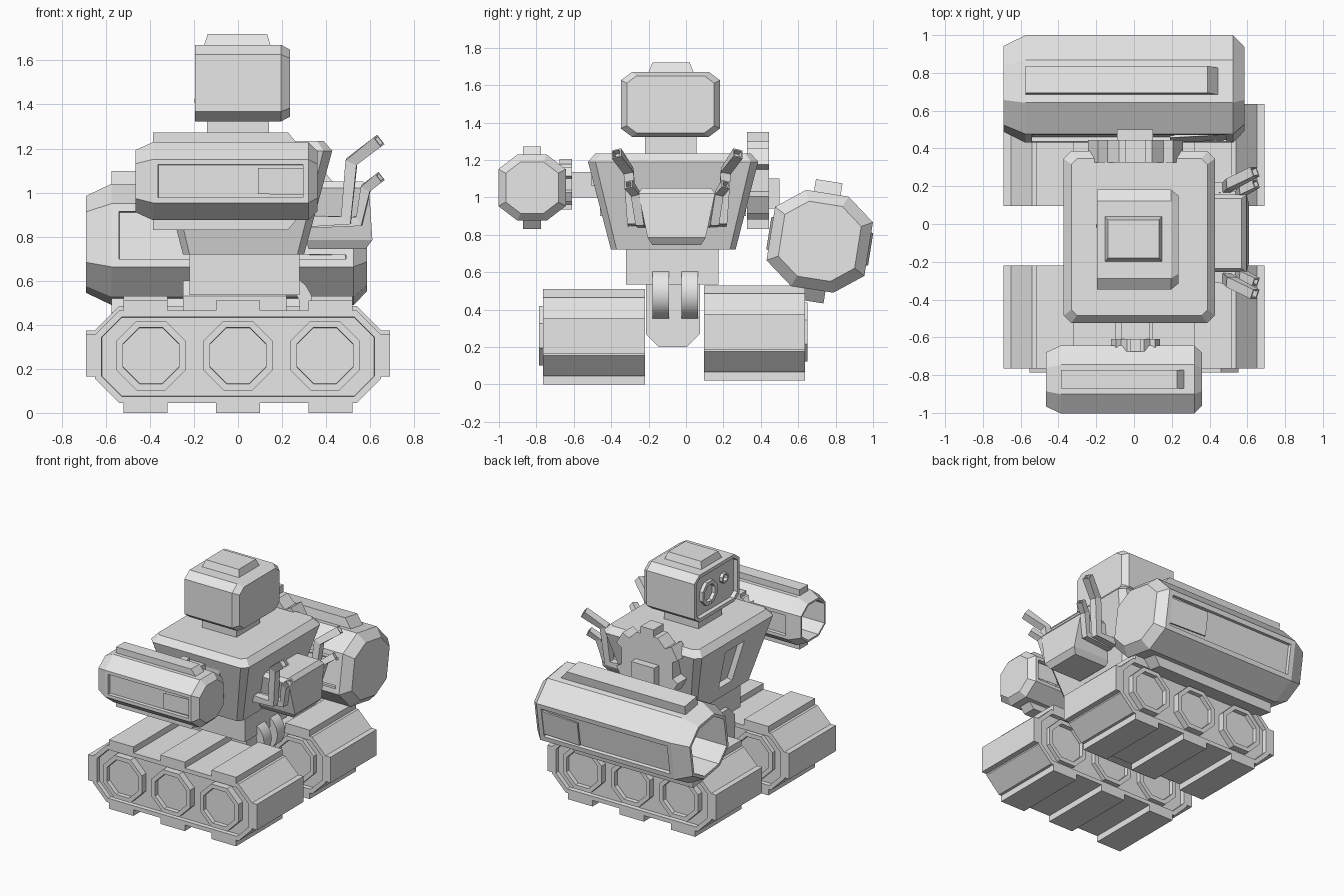
import bpy, bmesh, math
from mathutils import Matrix, Vector

cube = bpy.data.objects.get("Cube")
if cube:
    bpy.data.objects.remove(cube, do_unlink=True)

GREY = bpy.data.materials.new("plain grey")
GREY.use_nodes = True
GREY.diffuse_color = (0.8, 0.8, 0.8, 1)
GREY.node_tree.nodes["Principled BSDF"].inputs["Base Color"].default_value = (0.8, 0.8, 0.8, 1)


def section(w, h, cw=0.0, ch=0.0):
    """Rectangle of half sizes w, h with cut corners."""
    if cw == 0:
        return [(-w, -h), (w, -h), (w, h), (-w, h)]
    return [(-w + cw, -h), (w - cw, -h), (w, -h + ch), (w, h - ch),
            (w - cw, h), (-w + cw, h), (-w, h - ch), (-w, -h + ch)]


def place(axis, t, uv, cu=0.0, cv=0.0, k=1.0):
    """Put a 2D section in space at position t on an axis."""
    pts = []
    for u, v in uv:
        u, v = cu + u * k, cv + v * k
        pts.append({"x": (t, u, v), "y": (u, t, v), "z": (u, v, t)}[axis])
    return pts


def loft(rings):
    bm = bmesh.new()
    loops = [[bm.verts.new(p) for p in ring] for ring in rings]
    n = len(loops[0])
    for a, b in zip(loops, loops[1:]):
        for i in range(n):
            bm.faces.new((a[i], a[(i + 1) % n], b[(i + 1) % n], b[i]))
    bm.faces.new(loops[0])
    bm.faces.new(loops[-1])
    bmesh.ops.recalc_face_normals(bm, faces=bm.faces[:])
    bm.normal_update()
    return bm


def facing(bm, direction, limit=0.98):
    d = Vector(direction)
    return [f for f in bm.faces if f.normal.dot(d) > limit]


def recess(bm, faces, rim, depth):
    bmesh.ops.inset_individual(bm, faces=faces, thickness=rim, use_even_offset=True)
    bmesh.ops.inset_individual(bm, faces=faces, thickness=0.002, depth=-depth)


def finish(name, bm, matrix=None):
    mesh = bpy.data.meshes.new(name)
    if matrix:
        bm.transform(matrix)
    bm.to_mesh(mesh)
    bm.free()
    mesh.materials.append(GREY)
    obj = bpy.data.objects.new(name, mesh)
    bpy.context.collection.objects.link(obj)
    return obj


def box(name, x, y, z, matrix=None):
    ring = section((x[1] - x[0]) / 2, (y[1] - y[0]) / 2)
    cx, cy = sum(x) / 2, sum(y) / 2
    return finish(name, loft([place("z", t, ring, cx, cy) for t in z]), matrix)


def track(side, y0, y1, lift, outer):
    """Tread body with pads and three wheels."""
    body = section(0.65, 0.21, 0.11, 0.11)
    bm = loft([place("y", y, body, 0, 0.255 + lift) for y in (y0, y1)])
    recess(bm, facing(bm, (0, 1, 0)) + facing(bm, (0, -1, 0)), 0.03, 0.03)
    finish(side + "_track", bm)
    for x in (-0.42, 0, 0.42):
        for z in (0, 0.455):
            box(side + "_track_pad", (x - 0.1, x + 0.1), (y0, y1), (z + lift, z + lift + 0.055))
    for s in (-1, 1):
        box(side + "_track_end_pad", sorted((s * 0.64, s * 0.69)), (y0, y1), (0.165 + lift, 0.355 + lift))
    r = 0.158
    wheel = section(r, r, r * 0.586, r * 0.586)
    ends = (y0 - 0.02, y1) if outer < 0 else (y0, y1 + 0.015)
    for x in (-0.395, 0, 0.395):
        bm = loft([place("y", y, wheel, x, 0.26 + lift) for y in ends])
        recess(bm, facing(bm, (0, 1, 0)) + facing(bm, (0, -1, 0)), 0.03, 0.03)
        finish(side + "_wheel", bm)


track("front", -0.765, -0.22, 0.0, -1)
track("rear", 0.095, 0.635, 0.02, 1)

# Chassis between the tracks
keel = section(0.145, 0.2, 0.07, 0.07)
finish("chassis", loft([place("x", x, keel, -0.07, 0.4) for x in (-0.25, 0.22)]))

# Waist and its curved hoses
box("waist", (-0.22, 0.28), (-0.32, 0.175), (0.535, 0.75))
for y in (-0.135, 0.02):
    rings = []
    for i in range(9):
        a = math.radians(80 - i * 20)
        c, s = math.cos(a), math.sin(a)
        rings.append([(0.2 + r * c, y + w, 0.49 + r * s)
                      for r, w in ((0.08, -0.045), (0.14, -0.045), (0.14, 0.045), (0.08, 0.045))])
    hose = finish("waist_hose", loft(rings))
    bpy.ops.object.select_all(action="DESELECT")
    hose.select_set(True)
    bpy.context.view_layer.objects.active = hose
    bpy.ops.object.shade_smooth_by_angle(angle=math.radians(35))

# Tapered torso with a slot in the chest
bm = loft([place("z", 0.72, section(0.275, 0.333, 0.03, 0.03), 0.025, -0.068),
           place("z", 1.19, section(0.4, 0.455, 0.04, 0.04), 0.028, -0.069),
           place("z", 1.235, section(0.36, 0.415, 0.03, 0.03), 0.028, -0.069)])
chest = [f for f in facing(bm, (-1, 0, 0), 0.9) if f.calc_area() > 0.1]
bmesh.ops.inset_individual(bm, faces=chest, thickness=0.09)
for v in chest[0].verts:
    v.co.y = -0.07 + (v.co.y + 0.07) * 0.4
recess(bm, chest, 0.025, 0.04)
finish("torso", bm)
# Ribs on the torso sides
for s in (-1, 1):
    for z, y in ((1.06, 0.42), (0.9, 0.375)):
        box("torso_rib", (-0.15, 0.2), sorted((-0.069 + s * (y - 0.1), -0.069 + s * (y + 0.015))), (z, z + 0.09))

# Neck, head and cap
box("neck", (-0.14, 0.14), (-0.22, 0.055), (1.22, 1.34))
skull = section(0.265, 0.174, 0.06, 0.045)
bm = loft([place("x", x, skull, -0.083, 1.497, k) for x, k in ((-0.195, 1), (0.195, 1), (0.235, 0.88))])
recess(bm, facing(bm, (-1, 0, 0)), 0.025, 0.03)
finish("head", bm)
finish("head_cap", loft([place("z", 1.665, section(0.152, 0.122), -0.003, -0.08),
                         place("z", 1.72, section(0.135, 0.1), -0.003, -0.08)]))
# Eyes
for name, y, z, r in (("large_eye", -0.01, 1.49, 0.085), ("small_eye", -0.19, 1.53, 0.035)):
    ring = section(r, r, r * 0.586, r * 0.586)
    bm = loft([place("x", x, ring, y, z) for x in (-0.14, -0.19)])
    recess(bm, facing(bm, (-1, 0, 0)), r * 0.3, 0.03)
    if r > 0.05:
        recess(bm, [min(facing(bm, (-1, 0, 0)), key=lambda f: f.calc_area())], r * 0.25, 0.01)
    finish(name, bm)


def barrel(side, x0, x1, s, centre, tilt):
    """Arm pod with an open muzzle, side windows and top and bottom rails."""
    m = Matrix.Translation(centre) @ Matrix.Rotation(math.radians(tilt), 4, "X")
    sec = section(0.265 * s, 0.26 * s, 0.15 * s, 0.115 * s)
    a, b = x0 + 0.115 * s, x1 - 0.06 * s
    bm = loft([place("x", x, sec, k=k) for x, k in ((x0, 0.8), (a, 1), (b, 1), (x1, 0.78))])
    recess(bm, [f for d in (1, -1) for f in facing(bm, (0, d, 0), 0.995)], 0.035 * s, 0.025)
    recess(bm, facing(bm, (-1, 0, 0)), 0.02 * s, 0.3 * s)
    finish(side + "_arm_pod", bm, m)
    for d in (-1, 1):
        z, t = d * 0.24 * s, d * 0.325 * s
        rail = []
        for y in (-0.072 * s, 0.072 * s):
            rail.append([(a, y, z), (b - 0.065 * s, y, z), (b - 0.135 * s, y, t), (a, y, t)])
        finish(side + "_arm_rail", loft(rail), m)


barrel("rear", -0.69, 0.585, 1.0, (0, 0.715, 0.765), -9)
barrel("front", -0.465, 0.36, 0.68, (0, -0.823, 1.052), 0)


def gear(name, y0, y1, z, r):
    """Octagonal shoulder hub with six teeth."""
    c = r * 0.8
    hub = section(c, c, c * 0.586, c * 0.586)
    finish(name, loft([place("y", y, hub, 0.008, z) for y in (y0, y1)]))
    for i in range(6):
        m = Matrix.Translation((0.008, 0, z)) @ Matrix.Rotation(i * math.pi / 3, 4, "Y")
        box(name + "_tooth", (-0.2 * r, 0.2 * r), (y0, y1), (0.6 * r, r), m)


gear("rear_shoulder_gear", 0.325, 0.445, 1.09, 0.26)
gear("front_shoulder_gear", -0.675, -0.61, 1.07, 0.135)
box("front_shoulder_link", (-0.07, 0.085), (-0.65, -0.42), (1.0, 1.135))
box("rear_shoulder_link", (-0.09, 0.1), (0.25, 0.5), (0.94, 1.1))

# Backpack, narrower towards the bottom
finish("backpack", loft([place("z", 0.745, section(0.13, 0.13), 0.45, -0.05),
                         place("z", 0.785, section(0.15, 0.155), 0.46, -0.05),
                         place("z", 1.02, section(0.135, 0.205), 0.46, -0.05),
                         place("z", 1.05, section(0.11, 0.185), 0.46, -0.05)]))


def pipe(name, path, side, r):
    """Square bent exhaust, mirrored by side."""
    pts = [Vector((x, -0.047 + side * y, z)) for x, y, z in path]
    rings = []
    for i, p in enumerate(pts):
        d = (pts[min(i + 1, len(pts) - 1)] - pts[max(i - 1, 0)]).normalized()
        u = Vector((0, 1, 0)) - d * d.y
        u.normalize()
        v = d.cross(u)
        rings.append([p + u * a + v * b for a, b in section(r, r)])
    bm = loft(rings)
    tip = max(bm.faces, key=lambda f: f.calc_center_median().z)
    recess(bm, [tip], 0.008, 0.03)
    finish(name, bm)


for side in (-1, 1):
    pipe("tall_exhaust", [(0.3, 0.235, 0.87), (0.49, 0.24, 0.875), (0.515, 0.26, 1.14), (0.64, 0.325, 1.235)], side, 0.027)
    pipe("short_exhaust", [(0.3, 0.19, 0.86), (0.55, 0.2, 0.87), (0.58, 0.225, 1.02), (0.645, 0.26, 1.07)], side, 0.023)
